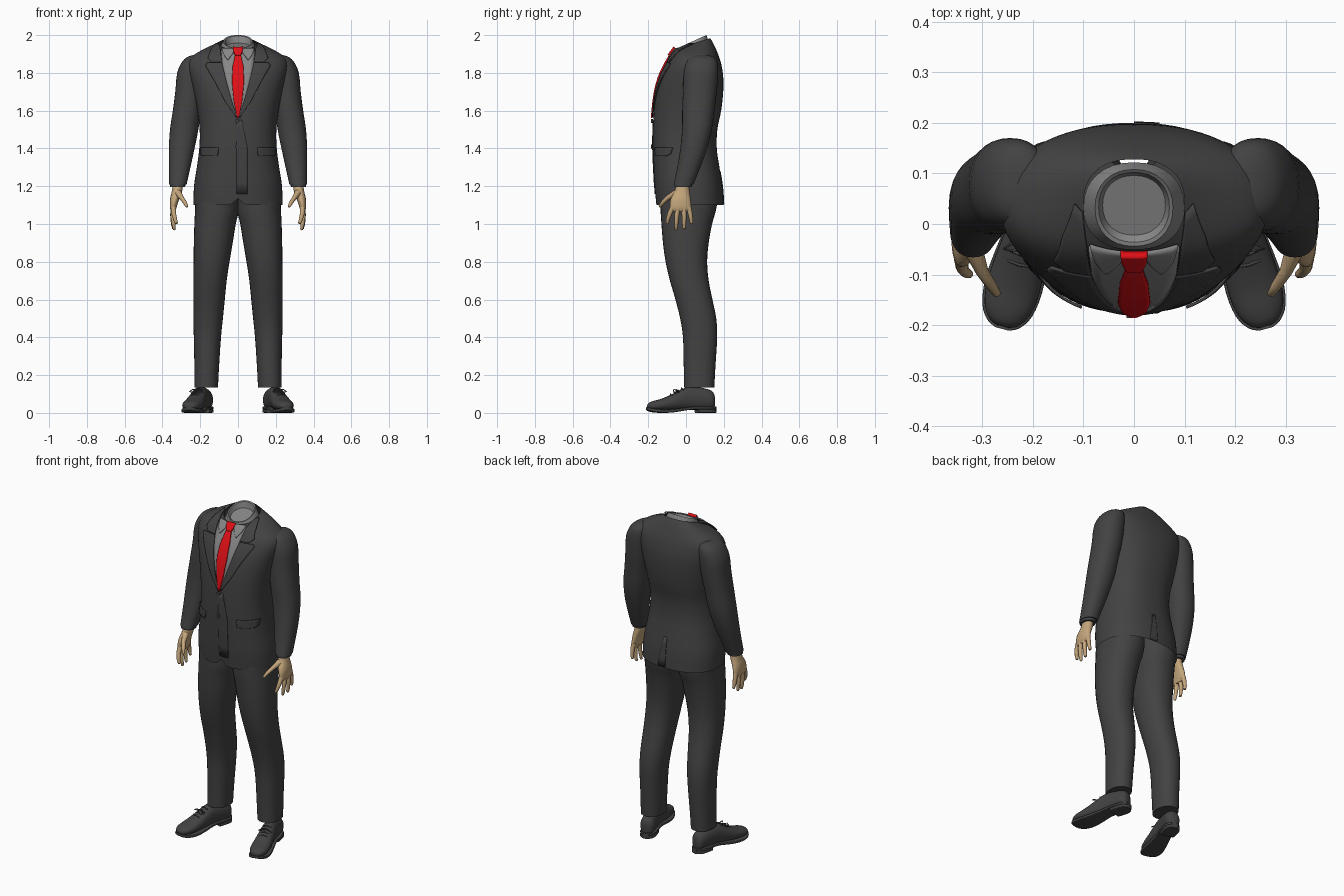
import bpy, bmesh, math
from mathutils import Vector, Matrix
from mathutils.bvhtree import BVHTree

if "Cube" in bpy.data.objects:
    bpy.data.objects.remove(bpy.data.objects["Cube"])


def material(name, rgb):
    m = bpy.data.materials.new(name)
    m.diffuse_color = (*rgb, 1)
    m.use_nodes = True
    m.node_tree.nodes["Principled BSDF"].inputs["Base Color"].default_value = m.diffuse_color
    return m


SUIT = material("suit_cloth", (0.055, 0.055, 0.057))
SHIRT = material("shirt_cloth", (0.24, 0.24, 0.24))
RED = material("tie_red", (0.75, 0.005, 0.008))
SKIN = material("skin", (0.55, 0.38, 0.2))


def finish(ob, mat, mirror=False, thick=0):
    ob.data.materials.append(mat)
    if thick:
        s = ob.modifiers.new("thickness", 'SOLIDIFY')
        s.thickness, s.offset = thick, 0
    if mirror:
        ob.modifiers.new("mirror", 'MIRROR')
    return ob


def mesh_object(name, verts, faces):
    me = bpy.data.meshes.new(name)
    me.from_pydata(verts, [], faces)
    bm = bmesh.new()
    bm.from_mesh(me)
    bmesh.ops.recalc_face_normals(bm, faces=bm.faces)
    bm.to_mesh(me)
    bm.free()
    ob = bpy.data.objects.new(name, me)
    bpy.context.collection.objects.link(ob)
    return ob


def spline(rings, k):
    """Catmull-Rom subdivision of the cross-section list."""
    out = []
    for i in range(len(rings) - 1):
        p0, p1 = rings[max(i - 1, 0)], rings[i]
        p2, p3 = rings[i + 1], rings[min(i + 2, len(rings) - 1)]
        for j in range(k):
            t = j / k
            out.append([0.5 * (2 * b + (c - a) * t + (2 * a - 5 * b + 4 * c - d) * t * t
                               + (3 * b - a - 3 * c + d) * t ** 3)
                        for a, b, c, d in zip(p0, p1, p2, p3)])
    return out + [list(rings[-1])]


def loft(name, rings, n=32, p=2.2, k=3, axis='z', caps=(True, True)):
    """Rings are (t, a0, a1, b0, b1[, tilt]) superellipses stacked along an axis."""
    rings = spline([tuple(r) + (0,) * (6 - len(r)) for r in rings], k) if k > 1 else \
        [tuple(r) + (0,) * (6 - len(r)) for r in rings]
    verts, faces = [], []
    for t, a0, a1, b0, b1, tilt in rings:
        for i in range(n):
            u = math.tau * i / n
            c, s = math.cos(u), math.sin(u)
            ds = math.copysign(abs(s) ** (2 / p), s) * (b1 - b0) / 2
            a = (a0 + a1) / 2 + math.copysign(abs(c) ** (2 / p), c) * (a1 - a0) / 2
            b = (b0 + b1) / 2 + ds
            verts.append((a, b, t + tilt * ds) if axis == 'z' else (a, t, b))
    m = len(rings)
    for r in range(m - 1):
        for i in range(n):
            j = (i + 1) % n
            faces.append((r * n + i, r * n + j, r * n + n + j, r * n + n + i))
    if caps[0]:
        faces.append(tuple(range(n)))
    if caps[1]:
        faces.append(tuple(range((m - 1) * n, m * n)))
    return mesh_object(name, verts, faces)


def tube(name, pts, radii):
    cu = bpy.data.curves.new(name, 'CURVE')
    cu.dimensions, cu.bevel_depth, cu.bevel_resolution = '3D', 1, 3
    cu.use_fill_caps = True
    sp = cu.splines.new('POLY')
    sp.points.add(len(pts) - 1)
    for q, co, r in zip(sp.points, pts, radii):
        q.co, q.radius = (*co, 1), r
    tmp = bpy.data.objects.new(name + "_curve", cu)
    bpy.context.collection.objects.link(tmp)
    me = bpy.data.meshes.new_from_object(tmp.evaluated_get(bpy.context.evaluated_depsgraph_get()))
    bpy.data.objects.remove(tmp)
    ob = bpy.data.objects.new(name, me)
    bpy.context.collection.objects.link(ob)
    return ob


# Jacket body
jacket = loft("jacket_body", [
    (1.10, -.235, .235, -.158, .2), (1.2, -.233, .233, -.167, .193),
    (1.3, -.218, .218, -.172, .177), (1.4, -.205, .205, -.176, .163),
    (1.5, -.203, .203, -.175, .166), (1.6, -.215, .215, -.17, .186),
    (1.7, -.235, .235, -.157, .197), (1.78, -.255, .255, -.135, .197),
    (1.84, -.265, .265, -.107, .188), (1.88, -.25, .25, -.084, .177),
    (1.91, -.21, .21, -.067, .163, .05), (1.935, -.155, .155, -.058, .146, .18),
    (1.955, -.1, .1, -.05, .128, .32)], n=64, p=2.35, k=4, caps=(False, False))
for v in jacket.data.vertices:  # rounded front corners of the hem
    if v.co.y < 0 and abs(v.co.x) < .05:
        v.co.z += .035 * (1 - abs(v.co.x) / .05) ** 1.5 * max(0, 1 - (v.co.z - 1.1) / .15)
finish(jacket, SUIT)
body = BVHTree.FromPolygons([v.co.copy() for v in jacket.data.vertices],
                            [tuple(f.vertices) for f in jacket.data.polygons])


def panel(name, rows, lift, mat, mirror=False, back=False, thick=.006, cols=8):
    """Cloth panel draped on the jacket; rows are (z, left x, right x)."""
    side = 1 if back else -1
    rows = [[a + (b - a) * j / 4 for a, b in zip(r, s)]
            for r, s in zip(rows, rows[1:]) for j in range(4)] + [list(rows[-1])]
    verts, faces = [], []
    for z, x0, x1 in rows:
        for i in range(cols + 1):
            x = x0 + (x1 - x0) * i / cols
            hit, nor, _, _ = body.ray_cast(Vector((x, side, z)), Vector((0, -side, 0)))
            if hit is None:
                hit, nor, _, _ = body.find_nearest(Vector((x, side * .1, z)))
            nor = nor if nor.y * side > 0 else -nor
            verts.append(hit + nor * lift)
    w = cols + 1
    for r in range(len(rows) - 1):
        for i in range(cols):
            faces.append((r * w + i, r * w + i + 1, r * w + w + i + 1, r * w + w + i))
    return finish(mesh_object(name, verts, faces), mat, mirror, thick)


# Shirt, tie and lapels
panel("shirt_front", [(1.565, -.004, .004), (1.7, -.05, .05), (1.82, -.08, .08),
                      (1.92, -.09, .09)], .002, SHIRT, thick=.003)
panel("shirt_collar_point", [(1.865, .052, .056), (1.895, .03, .076), (1.925, .012, .086)],
      .007, SHIRT, True)
panel("tie_blade", [(1.56, -.004, .004), (1.65, -.022, .022), (1.75, -.032, .032),
                    (1.83, -.028, .028), (1.89, -.015, .015)], .009, RED, thick=.008)
panel("tie_knot", [(1.885, -.014, .014), (1.905, -.023, .023), (1.926, -.026, .026)],
      .012, RED, thick=.016)
panel("lapel", [(1.565, .002, .012), (1.65, .032, .068), (1.75, .06, .12),
                (1.835, .08, .17), (1.85, .083, .162)], .006, SUIT, True)
panel("jacket_collar", [(1.853, .083, .135), (1.875, .087, .158), (1.92, .092, .14),
                        (1.95, .1, .115)], .006, SUIT, True)
finish(loft("shirt_collar", [
    (1.915, -.1, .1, -.055, .122, .4), (1.945, -.088, .088, -.05, .115, .44),
    (1.966, -.077, .077, -.044, .108, .45), (1.964, -.07, .07, -.036, .102, .45),
    (1.94, -.062, .062, -.022, .096, .3)], k=1, caps=(False, True)), SHIRT)

# Jacket closure, pocket flaps, back vent and buttons
panel("front_overlap", [(1.16, -.008, .05), (1.4, -.008, .05), (1.55, -.008, .02)],
      .001, SUIT, thick=.004)
panel("pocket_flap", [(1.36, .108, .185), (1.372, .104, .195), (1.405, .102, .196)],
      .004, SUIT, True)
panel("back_vent", [(1.105, 0, .05), (1.28, 0, .02)], .001, SUIT, back=True, thick=.004)
for z in (1.545, 1.41):
    bpy.ops.mesh.primitive_cylinder_add(vertices=16, radius=.01, depth=.012,
                                        location=(-.005, -.18, z), rotation=(math.pi / 2, 0, 0))
    bpy.context.object.name = "jacket_button"
    finish(bpy.context.object, SUIT)

# Sleeves and cuffs
finish(loft("sleeve", [
    (1.895, .2, .235, .05, .11), (1.885, .18, .266, .02, .145), (1.86, .17, .295, 0, .165),
    (1.8, .17, .322, -.012, .17), (1.7, .18, .332, -.016, .163), (1.6, .195, .345, -.02, .15),
    (1.5, .21, .36, -.021, .137), (1.4, .23, .366, -.03, .112), (1.3, .252, .366, -.046, .076),
    (1.21, .272, .364, -.066, .04)]), SUIT, True)
finish(loft("cuff", [(1.225, .276, .361, -.062, .036), (1.195, .28, .36, -.062, .03)], k=1),
       SUIT, True)

# Hands
finish(loft("palm", [
    (1.23, .292, .345, -.048, .015), (1.18, .294, .349, -.058, .018),
    (1.13, .312, .36, -.082, .024), (1.085, .326, .36, -.085, .028),
    (1.065, .332, .352, -.078, .024)], n=24), SKIN, True)
fingers = {
    "thumb": [(.318, -.05, 1.165), (.3, -.095, 1.14), (.282, -.122, 1.115), (.269, -.141, 1.09)],
    "index_finger": [(.342, -.07, 1.09), (.34, -.086, 1.055), (.333, -.096, 1.025), (.324, -.1, 1.0)],
    "middle_finger": [(.344, -.042, 1.09), (.346, -.049, 1.045), (.342, -.052, 1.0), (.336, -.052, .967)],
    "ring_finger": [(.344, -.012, 1.09), (.347, -.01, 1.045), (.345, -.01, 1.0), (.34, -.01, .972)],
    "little_finger": [(.342, .014, 1.09), (.345, .022, 1.055), (.344, .027, 1.025), (.34, .029, 1.0)]}
for name, pts in fingers.items():
    tip = Vector(pts[-1]).lerp(Vector(pts[-2]), .15)
    base = .019 if name == "thumb" else .014
    finish(tube(name, pts[:-1] + [tip, pts[-1]], [base, .0125, .0105, .008, .003]), SKIN, True)

# Trousers
finish(loft("trouser_leg", [
    (1.25, -.002, .195, -.135, .14), (1.13, -.002, .224, -.135, .165),
    (1.06, -.002, .228, -.134, .155), (1.0, .012, .231, -.13, .138),
    (.9, .028, .234, -.122, .12), (.8, .045, .235, -.108, .112),
    (.7, .06, .236, -.085, .12), (.6, .07, .236, -.056, .14), (.5, .08, .236, -.031, .16),
    (.4, .09, .234, -.016, .165), (.25, .1, .231, -.012, .156), (.135, .106, .231, -.01, .15)]),
    SUIT, True)

# Shoes, modelled straight then turned outwards
turn = Matrix.Translation((.212, -.025, 0)) @ Matrix.Rotation(math.radians(15), 4, 'Z')
shoe = [loft("shoe_upper", [
    (-.184, -.012, .012, .028, .042), (-.175, -.03, .03, .018, .054),
    (-.15, -.046, .046, .014, .064), (-.11, -.053, .053, .012, .074),
    (-.06, -.051, .051, .012, .094), (0, -.045, .045, .014, .124),
    (.04, -.042, .042, .015, .138), (.1, -.042, .042, .015, .135),
    (.155, -.041, .041, .015, .122), (.176, -.028, .028, .02, .105),
    (.182, -.01, .01, .04, .08)], axis='y'),
    loft("shoe_sole", [
        (-.189, -.014, .014, .016, .03), (-.178, -.034, .034, .01, .027),
        (-.15, -.051, .051, .003, .022), (-.1, -.058, .058, 0, .018),
        (-.04, -.053, .053, .004, .022), (.04, -.043, .043, .016, .032),
        (.1, -.045, .045, .018, .034), (.155, -.043, .043, .018, .034),
        (.187, -.02, .02, .018, .034)], p=6, axis='y'),
    loft("shoe_heel", [
        (.085, -.042, .042, 0, .02), (.13, -.045, .045, 0, .02),
        (.165, -.04, .04, 0, .02), (.187, -.018, .018, 0, .02)], p=6, axis='y')]
for i in range(4):
    y, z = -.055 + .02 * i, .099 + .0105 * i
    shoe.append(tube("shoe_lace", [(-.024, y, z - .008), (0, y - .003, z + .001), (.024, y, z - .008)],
                     [.003] * 3))
for s in (-1, 1):
    shoe.append(tube("lace_bow", [(0, -.02, .118), (s * .02, -.035, .124), (s * .038, -.035, .112),
                                  (s * .025, -.02, .11), (0, -.02, .118)], [.0025] * 5))
for ob in shoe:
    ob.data.transform(turn)
    finish(ob, SUIT, True)

# Smooth shading with crisp edges
bpy.ops.object.select_all(action='SELECT')
bpy.context.view_layer.objects.active = jacket
bpy.ops.object.shade_smooth_by_angle(angle=math.radians(40))
